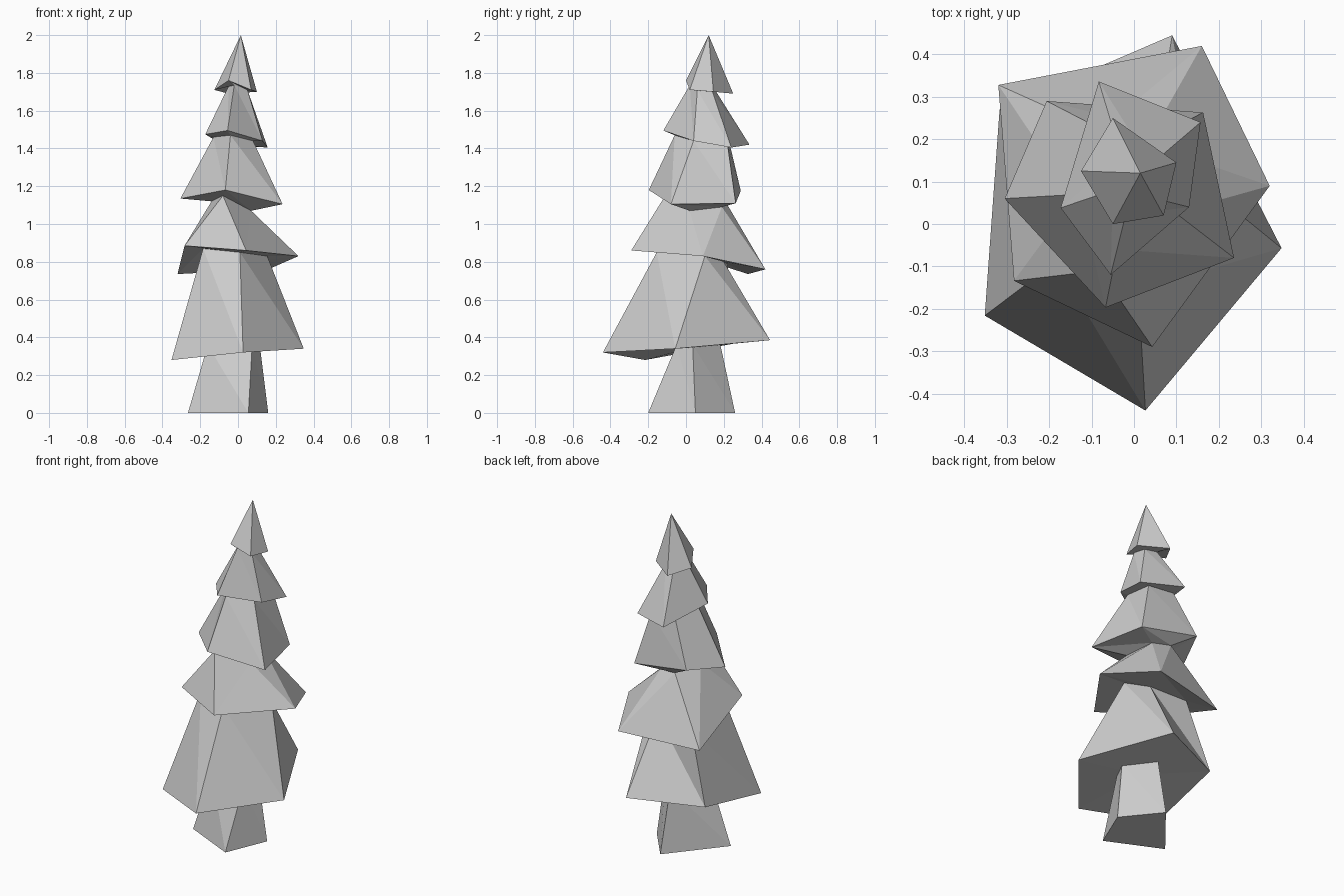
import bpy, bmesh
from mathutils import Vector


def finish(bm, name):
    bmesh.ops.recalc_face_normals(bm, faces=bm.faces)
    mesh = bpy.data.meshes.new(name)
    bm.to_mesh(mesh)
    bm.free()
    obj = bpy.data.objects.new(name, mesh)
    bpy.context.collection.objects.link(obj)
    return obj


def ring(bm, pts):
    return [bm.verts.new(p) for p in pts]


def bridge(bm, upper, lower, shift=0):
    """Triangulated band; lower[i] is joined to upper[i + shift]."""
    n = len(upper)
    for i in range(n):
        a, b = upper[(i + shift) % n], upper[(i + 1 + shift) % n]
        c, d = lower[i], lower[(i + 1) % n]
        bm.faces.new((a, c, d))
        bm.faces.new((a, d, b))


def fan(bm, verts, tip):
    t = bm.verts.new(tip)
    for i, v in enumerate(verts):
        bm.faces.new((t, v, verts[(i + 1) % len(verts)]))


# Branch tiers, top to bottom: hem rings run left, front, right, back, back left
hems = [
    [(-.125, .125, 1.71), (-.05, 0, 1.76), (.07, .02, 1.71), (.10, .145, 1.70), (-.05, .25, 1.69)],
    [(-.173, .038, 1.475), (-.055, -.12, 1.495), (.13, .04, 1.44), (.157, .24, 1.405), (-.083, .336, 1.42)],
    [(-.305, .06, 1.135), (-.067, -.197, 1.18), (.236, -.08, 1.105), (.163, .263, 1.11), (-.206, .29, 1.175)],
    [(-.283, -.134, .885), (.043, -.29, .86), (.32, .09, .83), (.16, .42, .76), (-.32, .328, .735)],
    [(-.352, -.216, .28), (.027, -.44, .32), (.348, -.057, .34), (.09, .445, .385), (-.317, .27, .37)],
]
# Necks where each lower tier tucks in under the tier above
necks = [
    [(-.05, .08, 1.73), (-.02, .02, 1.735), (.05, .06, 1.71), (.04, .14, 1.70), (-.03, .16, 1.70)],
    [(-.13, .07, 1.46), (-.04, -.06, 1.47), (.08, .04, 1.44), (.08, .22, 1.42), (-.09, .23, 1.43)],
    [(-.08, -.11, 1.15), (.07, .02, 1.07), (.03, .19, 1.09), (-.08, .22, 1.10), (-.14, .06, 1.12)],
    [(-.185, -.09, .87), (.01, -.155, .85), (.155, .10, .83), (.05, .20, .80), (-.19, .22, .79)],
]
neck_twist = [0, 0, 1, 0]

bm = bmesh.new()
hem = ring(bm, hems[0])
fan(bm, hem, (.015, .12, 2.0))
for neck_pts, hem_pts, twist in zip(necks, hems[1:], neck_twist):
    neck = ring(bm, neck_pts)
    bridge(bm, hem, neck, twist)
    hem = ring(bm, hem_pts)
    bridge(bm, neck, hem)
fan(bm, hem, (-.02, .03, .345))
finish(bm, "foliage")

# Four-sided tapered trunk
bm = bmesh.new()
top = ring(bm, [(-.16, -.02, .36), (.075, -.05, .36), (.115, .035, .36), (-.02, .18, .37)])
base = ring(bm, [(-.265, -.05, 0), (.055, -.2, 0), (.16, .05, 0), (-.01, .26, 0)])
bridge(bm, top, base)
bm.faces.new(top)
bm.faces.new(base)
finish(bm, "trunk")
